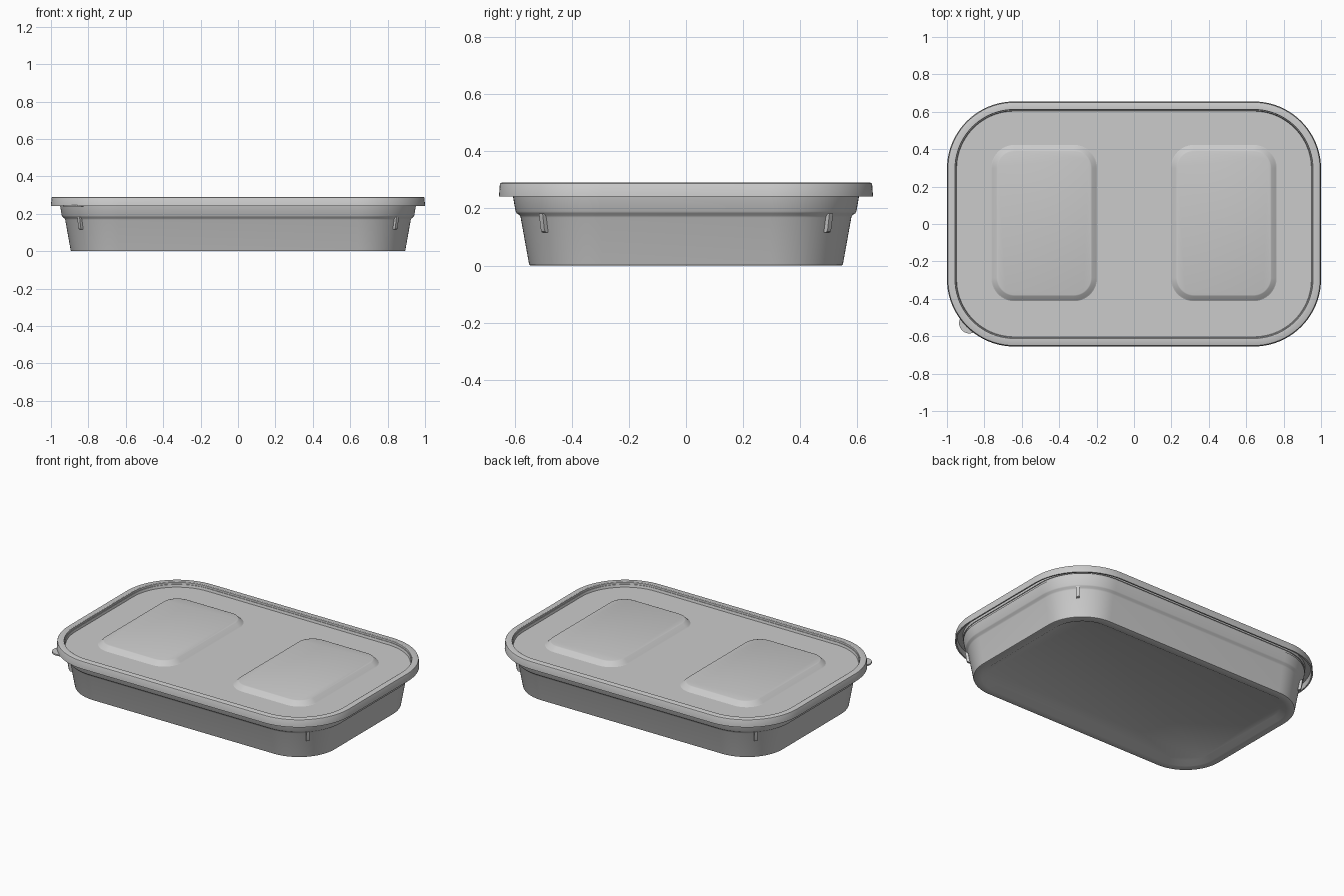
import bpy
import bmesh
import math
from mathutils import Vector

if "Cube" in bpy.data.objects:
    bpy.data.objects.remove(bpy.data.objects["Cube"])

HX, HY, R = 1.0, 0.655, 0.36   # outer half sizes and corner radius of the lid


def finish(name, bm):
    bmesh.ops.recalc_face_normals(bm, faces=bm.faces)
    mesh = bpy.data.meshes.new(name)
    bm.to_mesh(mesh)
    bm.free()
    mesh.shade_smooth()
    mesh.set_sharp_from_angle(angle=math.radians(30))
    obj = bpy.data.objects.new(name, mesh)
    bpy.context.collection.objects.link(obj)
    return obj


def rounded_ring(hx, hy, r, cx=0, cy=0, steps=20):
    pts = []
    for k, (sx, sy) in enumerate([(1, 1), (-1, 1), (-1, -1), (1, -1)]):
        for i in range(steps + 1):
            a = math.radians(90) * (k + i / steps)
            pts.append((cx + sx * (hx - r) + r * math.cos(a),
                        cy + sy * (hy - r) + r * math.sin(a)))
    return pts


def loft(name, profile, hx=HX, hy=HY, r=R, cx=0, cy=0):
    """Sweep a profile of (inset, z) points round a rounded rectangle; cap both ends."""
    bm = bmesh.new()
    rings = [[bm.verts.new((x, y, z)) for x, y in
              rounded_ring(hx - d, hy - d, r - d, cx, cy)] for d, z in profile]
    n = len(rings[0])
    for a, b in zip(rings, rings[1:]):
        for i in range(n):
            j = (i + 1) % n
            bm.faces.new((a[i], a[j], b[j], b[i]))
    bm.faces.new(rings[0])
    bm.faces.new(rings[-1])
    return finish(name, bm)


# Tray: recessed base, tapered wall, step below the lid, hollow inside
loft("tray", [
    (0.19, 0.02), (0.155, 0.0), (0.112, 0.0), (0.107, 0.002), (0.105, 0.007),
    (0.076, 0.168), (0.072, 0.176), (0.062, 0.183), (0.058, 0.19), (0.048, 0.249),
    (0.062, 0.249), (0.070, 0.19), (0.086, 0.172), (0.12, 0.035), (0.18, 0.032),
])

# Lid: hollow skirt, raised rim and sunken panel
loft("lid", [
    (0.054, 0.252), (0.048, 0.278), (0.012, 0.278), (0.009, 0.242), (0.0, 0.242),
    (0.003, 0.284), (0.005, 0.288), (0.009, 0.29), (0.040, 0.29), (0.043, 0.288),
    (0.047, 0.262),
])

# Raised pads on the lid
for side, cx in (("left", -0.48), ("right", 0.48)):
    loft(side + "_lid_pad",
         [(0, 0.258), (0, 0.262), (0.006, 0.265), (0.028, 0.287), (0.034, 0.289)],
         0.283, 0.418, 0.125, cx, 0.005)

# Pull tab under the front left corner of the lid
bm = bmesh.new()
bmesh.ops.create_cone(bm, cap_ends=True, segments=40, radius1=0.055, radius2=0.055, depth=0.009)
bmesh.ops.translate(bm, verts=bm.verts, vec=(-0.88, -0.53, 0.2425))
finish("pull_tab", bm)

# Stacking ribs on the four corners of the tray
rib = [(0.25, 0.182), (0.302, 0.182), (0.294, 0.13), (0.290, 0.119), (0.280, 0.115), (0.25, 0.115)]
for k, (sx, sy) in enumerate([(1, 1), (-1, 1), (-1, -1), (1, -1)]):
    out = Vector((sx, sy, 0)).normalized()
    across = Vector((-out.y, out.x, 0)) * 0.009
    centre = Vector((sx * (HX - R), sy * (HY - R), 0))
    bm = bmesh.new()
    a, b = [[bm.verts.new(centre + out * d + across * s + Vector((0, 0, z))) for d, z in rib]
            for s in (-1, 1)]
    bm.faces.new(a)
    bm.faces.new(b)
    for i in range(len(rib)):
        j = (i + 1) % len(rib)
        bm.faces.new((a[i], a[j], b[j], b[i]))
    finish(f"corner_rib_{k + 1}", bm)
